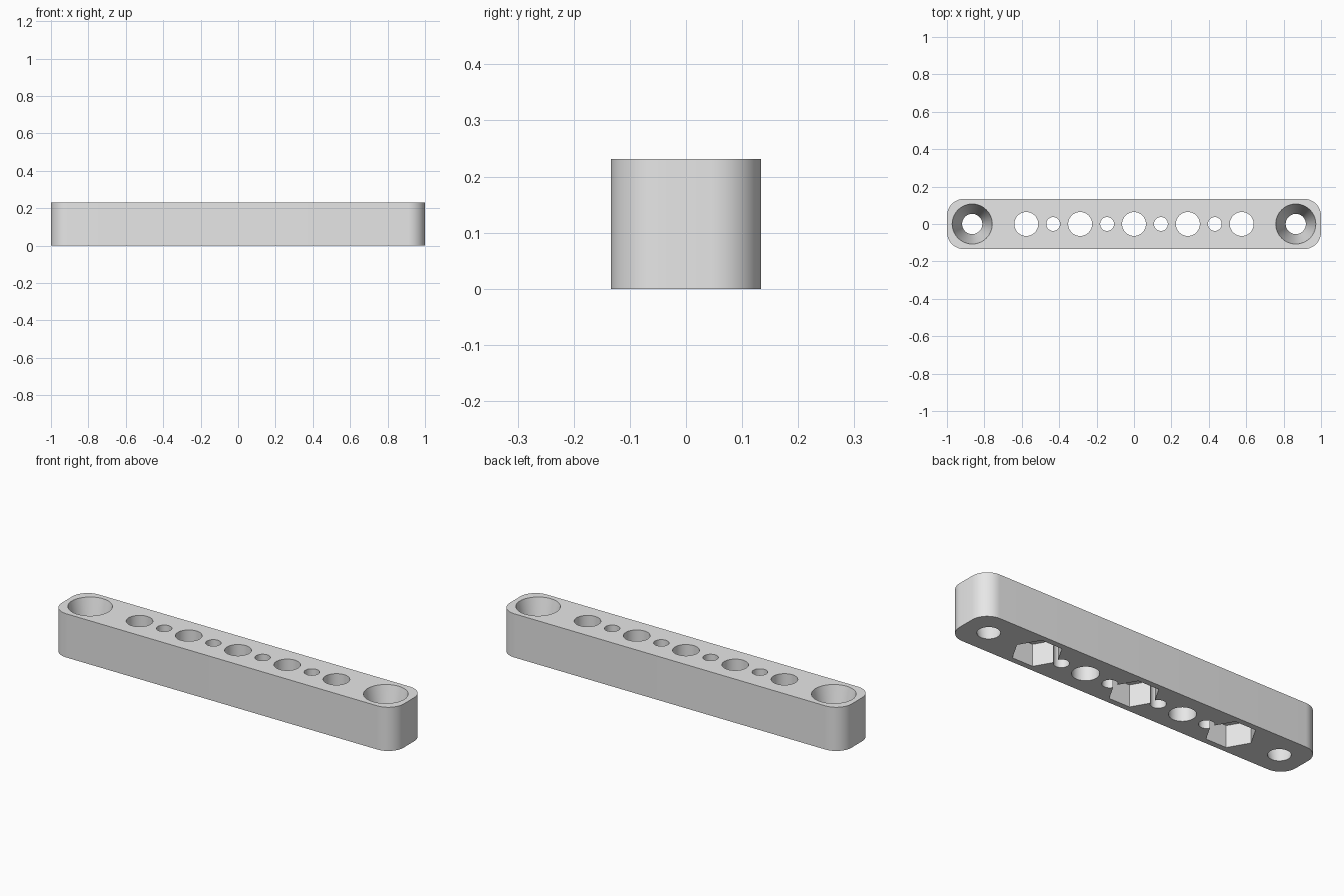
import bpy
import bmesh
import math
from mathutils import Matrix

HALF_LENGTH, HALF_WIDTH, HEIGHT, CORNER = 1.0, 0.134, 0.231, 0.09
END_X, PITCH = 0.865, 0.144
MARGIN = 0.02

cube = bpy.data.objects.get("Cube")
if cube:
    bpy.data.objects.remove(cube, do_unlink=True)

# One plain grey for the whole part
grey = bpy.data.materials.new("plain_grey")
grey.use_nodes = True
grey.diffuse_color = (0.8, 0.8, 0.8, 1)
grey.node_tree.nodes["Principled BSDF"].inputs["Base Color"].default_value = (0.8, 0.8, 0.8, 1)


def add_object(name, bm):
    bmesh.ops.recalc_face_normals(bm, faces=bm.faces)
    mesh = bpy.data.meshes.new(name)
    bm.to_mesh(mesh)
    bm.free()
    mesh.materials.append(grey)
    obj = bpy.data.objects.new(name, mesh)
    bpy.context.collection.objects.link(obj)
    return obj


# Bar with rounded upright corners
bm = bmesh.new()
bmesh.ops.create_cube(bm, size=1)
bmesh.ops.scale(bm, vec=(2 * HALF_LENGTH, 2 * HALF_WIDTH, HEIGHT), verts=bm.verts)
bmesh.ops.translate(bm, vec=(0, 0, HEIGHT / 2), verts=bm.verts)
upright = [e for e in bm.edges if abs(e.verts[0].co.z - e.verts[1].co.z) > 0.1]
bmesh.ops.bevel(bm, geom=upright, offset=CORNER, offset_type='OFFSET',
                segments=12, profile=0.5, affect='EDGES')
bar = add_object("mounting_bar", bm)
bpy.context.view_layer.objects.active = bar
bar.select_set(True)


def cut(x, z_low, z_high, r_low, r_high, sides):
    """Subtract an upright prism or cone from the bar."""
    bm = bmesh.new()
    place = Matrix.Translation((x, 0, (z_low + z_high) / 2))
    bmesh.ops.create_cone(bm, cap_ends=True, segments=sides, radius1=r_low,
                          radius2=r_high, depth=z_high - z_low, matrix=place)
    # Put a corner on the long axis
    first = min((v.co for v in bm.verts), key=lambda c: abs(c.y))
    if abs(first.y) > 1e-4 and sides == 6:
        bmesh.ops.rotate(bm, verts=bm.verts, cent=(x, 0, 0),
                         matrix=Matrix.Rotation(math.pi / 6, 3, 'Z'))
    elif sides == 6 and max(v.co.y for v in bm.verts) > 0.99 * r_low:
        bmesh.ops.rotate(bm, verts=bm.verts, cent=(x, 0, 0),
                         matrix=Matrix.Rotation(math.pi / 6, 3, 'Z'))
    cutter = add_object("hole_cutter", bm)
    cutter.hide_render = True
    mod = bar.modifiers.new("hole", 'BOOLEAN')
    mod.operation = 'DIFFERENCE'
    mod.solver = 'EXACT'
    mod.object = cutter
    bpy.ops.object.modifier_apply(modifier=mod.name)
    bpy.data.objects.remove(cutter, do_unlink=True)


# Alternating large and small through holes
for i in range(-4, 5):
    radius = 0.037 if i % 2 else 0.064
    cut(i * PITCH, -MARGIN, HEIGHT + MARGIN, radius, radius, 48)

# Tapered screw holes at both ends
slope = (0.107 - 0.054) / HEIGHT
for side in (-1, 1):
    cut(side * END_X, -MARGIN, HEIGHT + MARGIN,
        0.054 - slope * MARGIN, 0.107 + slope * MARGIN, 64)

# Hexagonal nut pockets underneath
for i in (-4, 0, 4):
    cut(i * PITCH, -MARGIN, HEIGHT / 2, 0.12, 0.12, 6)

bpy.ops.object.shade_smooth_by_angle(angle=math.radians(30))
